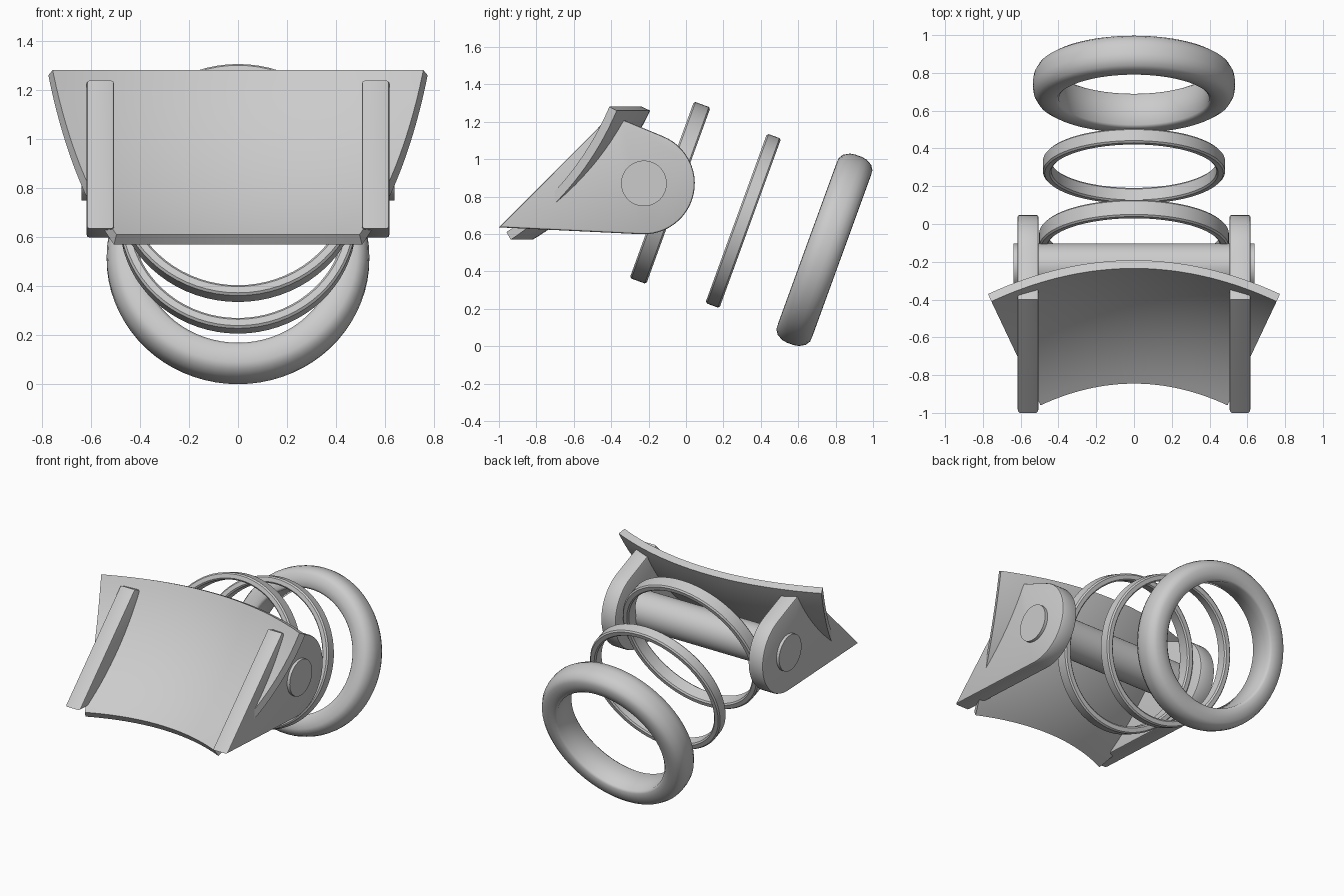
import bpy, bmesh, math

if "Cube" in bpy.data.objects:
    bpy.data.objects.remove(bpy.data.objects["Cube"])

grey = bpy.data.materials.new("light grey")
grey.diffuse_color = (0.6, 0.6, 0.6, 1)
grey.use_nodes = True
grey.node_tree.nodes["Principled BSDF"].inputs["Base Color"].default_value = grey.diffuse_color


def finish(name, bm, angle=35, solid=0.0):
    """Turn a bmesh into a named, smooth-by-angle object."""
    if not solid:
        bmesh.ops.recalc_face_normals(bm, faces=bm.faces)
    me = bpy.data.meshes.new(name)
    bm.to_mesh(me)
    bm.free()
    me.materials.append(grey)
    ob = bpy.data.objects.new(name, me)
    bpy.context.collection.objects.link(ob)
    bpy.ops.object.select_all(action='DESELECT')
    ob.select_set(True)
    bpy.context.view_layer.objects.active = ob
    if solid:
        mod = ob.modifiers.new("thickness", 'SOLIDIFY')
        mod.thickness = solid
        mod.offset = -1
        bpy.ops.object.modifier_apply(modifier=mod.name)
    ob.data.shade_smooth()
    ob.data.set_sharp_from_angle(angle=math.radians(angle))
    return ob


def revolve(name, profile, segs, loc, rot, closed=True, angle=35):
    """Spin (radius, height) points around local z."""
    bm = bmesh.new()
    rows = []
    for i in range(segs):
        a = 2 * math.pi * i / segs
        rows.append([bm.verts.new((r * math.cos(a), r * math.sin(a), h)) for r, h in profile])
    n = len(profile)
    for i in range(segs):
        p, q = rows[i], rows[(i + 1) % segs]
        for j in range(n if closed else n - 1):
            k = (j + 1) % n
            bm.faces.new((p[j], q[j], q[k], p[k]))
    if not closed:
        bm.faces.new([r[0] for r in rows])
        bm.faces.new([r[-1] for r in rows])
    ob = finish(name, bm, angle)
    ob.location, ob.rotation_euler = loc, rot
    return ob


# Two thin rings and one thick rounded ring on a shared tilted axis
tilt = (math.radians(-110), 0, 0)


def thin_ring(name, r_in, r_out, h, loc):
    b = 0.009
    prof = [(r_in, -h + b), (r_in + b, -h), (r_out - b, -h), (r_out, -h + b),
            (r_out, h - b), (r_out - b, h), (r_in + b, h), (r_in, h - b)]
    revolve(name, prof, 72, loc, tilt)


thin_ring("front_ring", 0.457, 0.502, 0.047, (0, -0.085, 0.82))
thin_ring("middle_ring", 0.437, 0.482, 0.04, (0, 0.306, 0.67))

half = [(0.398, 0.083), (0.412, 0.096), (0.45, 0.098), (0.487, 0.096), (0.512, 0.08), (0.53, 0.048), (0.535, 0.02)]
thick = [(r, -h) for r, h in half] + [(r, h) for r, h in reversed(half)]
revolve("rear_ring", thick, 72, (0, 0.74, 0.515), tilt, angle=48)

# Cross pin through both arms
revolve("cross_pin", [(0.122, -0.637), (0.122, 0.637)], 48, (0, -0.225, 0.87),
        (0, math.pi / 2, 0), closed=False)

# Side arms: wedge with a round pivot end
outline = [(-1.0, 0.635), (-0.40, 1.237), (-0.335, 1.21)]
for i in range(25):
    a = math.radians(68 - 161 * i / 24)
    outline.append((-0.225 + 0.272 * math.cos(a), 0.87 + 0.272 * math.sin(a)))
for side, name in ((1, "right_arm"), (-1, "left_arm")):
    bm = bmesh.new()
    caps = [[bm.verts.new((side * x, y, z)) for y, z in outline] for x in (0.505, 0.617)]
    faces = [bm.faces.new(c) for c in caps]
    n = len(outline)
    for j in range(n):
        k = (j + 1) % n
        bm.faces.new((caps[0][j], caps[0][k], caps[1][k], caps[1][j]))
    bmesh.ops.recalc_face_normals(bm, faces=bm.faces)
    rim = [e for f in faces for e in f.edges]
    bmesh.ops.bevel(bm, geom=rim, offset=0.011, segments=2, profile=0.5, affect='EDGES')
    finish(name, bm)

# Curved blade: scooped in profile, bowed across, wider at the top
NU, NV = 32, 24
a0, a1 = math.radians(31), math.radians(65)
span_y, span_z = math.sin(a1) - math.sin(a0), math.cos(a0) - math.cos(a1)
bm = bmesh.new()
grid = []
for j in range(NV + 1):
    a = a0 + (a1 - a0) * j / NV
    ty = (math.sin(a) - math.sin(a0)) / span_y
    tz = (math.cos(a0) - math.cos(a)) / span_z
    yc, z = -0.845 + 0.61 * ty, 0.61 + 0.67 * tz
    w, sag = 0.495 + 0.26 * ty, 0.115 + 0.06 * ty
    row = []
    for i in range(NU + 1):
        u = -1 + 2 * i / NU
        row.append(bm.verts.new((u * w, yc - sag * u * u, z)))
    grid.append(row)
for j in range(NV):
    for i in range(NU):
        bm.faces.new((grid[j][i], grid[j][i + 1], grid[j + 1][i + 1], grid[j + 1][i]))
finish("curved_blade", bm, solid=0.048)
